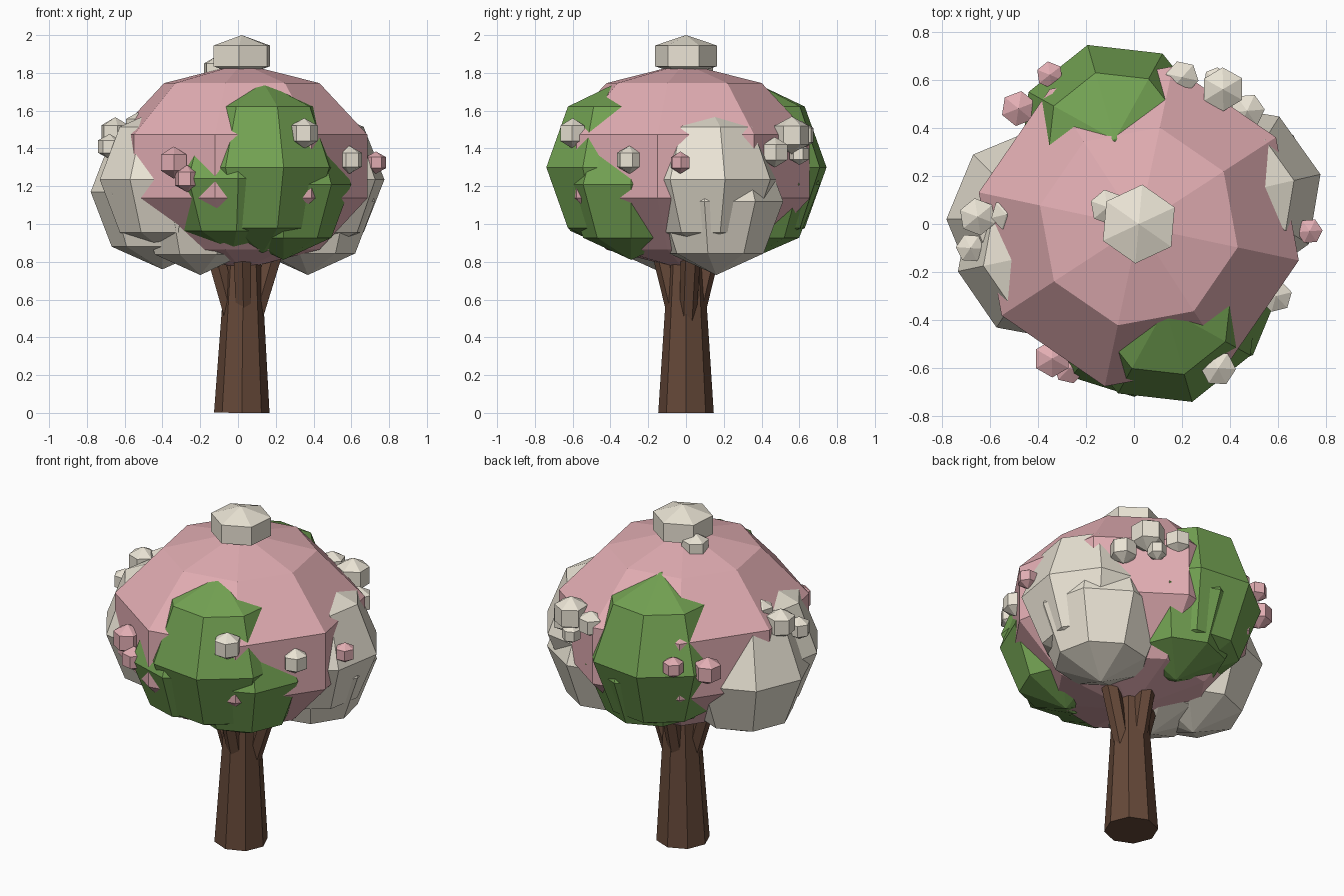
import bpy, bmesh, math
from mathutils import Vector

if "Cube" in bpy.data.objects:
    bpy.data.objects.remove(bpy.data.objects["Cube"])


def material(name, rgb):
    m = bpy.data.materials.new(name)
    m.diffuse_color = (*rgb, 1)
    m.use_nodes = True
    m.node_tree.nodes["Principled BSDF"].inputs["Base Color"].default_value = m.diffuse_color
    return m


BARK = material("bark", (0.13, 0.065, 0.04))
GREEN = material("green", (0.17, 0.36, 0.085))
PINK = material("pink", (0.76, 0.42, 0.45))
CREAM = material("cream", (0.82, 0.77, 0.66))


def finish(name, bm, mat):
    bmesh.ops.recalc_face_normals(bm, faces=bm.faces)
    me = bpy.data.meshes.new(name)
    bm.to_mesh(me)
    bm.free()
    me.materials.append(mat)
    ob = bpy.data.objects.new(name, me)
    bpy.context.collection.objects.link(ob)
    return ob


def blob(name, mat, centre, r, rz, segs=8, rings=4, phase=0):
    """Flat-faced squashed sphere with few sides."""
    bm = bmesh.new()
    bmesh.ops.create_uvsphere(bm, u_segments=segs, v_segments=rings, radius=1)
    c, s = math.cos(math.radians(phase)), math.sin(math.radians(phase))
    for v in bm.verts:
        x, y, z = v.co
        v.co = Vector(((x * c - y * s) * r, (x * s + y * c) * r, z * rz)) + Vector(centre)
    finish(name, bm, mat)


def limb(name, a, b, r1, r2, segs):
    """Tapered trunk or branch between two points."""
    a, b = Vector(a), Vector(b)
    bm = bmesh.new()
    bmesh.ops.create_cone(bm, cap_ends=True, segments=segs, radius1=r1, radius2=r2,
                          depth=(b - a).length)
    rot = Vector((0, 0, 1)).rotation_difference(b - a)
    for v in bm.verts:
        v.co = rot @ v.co + (a + b) / 2
    finish(name, bm, BARK)


# trunk and the branches that fork into the crown
limb("trunk", (0.02, 0, 0), (0.03, 0, 0.95), 0.147, 0.085, 8)
for i, (a, b) in enumerate([
        ((-0.03, -0.01, 0.50), (-0.15, -0.03, 0.95)),
        ((0.09, 0.01, 0.50), (0.22, 0.03, 0.95)),
        ((0.03, -0.05, 0.50), (0.02, -0.15, 0.95)),
        ((0.02, 0.05, 0.50), (0.02, 0.15, 0.95))]):
    limb(f"branch_{i}", a, b, 0.045, 0.055, 6)

# central pink crown
blob("crown_core", PINK, (0.02, -0.01, 1.305), 0.715, 0.545, 8, 5, 33)

# large foliage clumps around the crown: colour, centre, radius, half height, turn
clumps = [
    ("front_clump", GREEN, (0.13, -0.35, 1.30), 0.405, 0.455, 16),
    ("front_left_clump", GREEN, (-0.03, -0.36, 1.24), 0.36, 0.39, 5),
    ("front_right_clump", GREEN, (0.24, -0.29, 1.21), 0.36, 0.40, 0),
    ("back_clump", GREEN, (-0.08, 0.35, 1.30), 0.41, 0.455, 16),
    ("back_low_clump", GREEN, (-0.02, 0.33, 1.21), 0.38, 0.40, 0),
    ("left_front_clump", CREAM, (-0.37, -0.12, 1.235), 0.37, 0.395, 12),
    ("left_clump", CREAM, (-0.40, 0.02, 1.17), 0.38, 0.41, 0),
    ("left_low_clump", CREAM, (-0.20, -0.10, 1.10), 0.36, 0.37, 20),
    ("right_clump", CREAM, (0.40, 0.12, 1.235), 0.385, 0.395, 13),
    ("right_low_clump", CREAM, (0.37, 0.16, 1.12), 0.36, 0.39, 35),
]
for name, mat, c, r, rz, turn in clumps:
    blob(name, mat, c, r, rz, 8, 4, turn)

# blossom on the very top, and small six-sided blossoms scattered around
blob("top_blossom", CREAM, (0.02, 0, 1.89), 0.19, 0.11, 6, 3, -5)
blossoms = [
    (CREAM, (-0.11, 0.07, 1.81), 0.085),
    (CREAM, (0.35, -0.60, 1.48), 0.085),
    (CREAM, (0.59, -0.30, 1.34), 0.078),
    (CREAM, (0.37, 0.56, 1.47), 0.105),
    (CREAM, (0.20, 0.61, 1.47), 0.08),
    (CREAM, (0.47, 0.47, 1.38), 0.085),
    (CREAM, (0.34, 0.60, 1.37), 0.06),
    (CREAM, (-0.65, 0.03, 1.48), 0.09),
    (CREAM, (-0.68, -0.10, 1.41), 0.07),
    (CREAM, (-0.53, 0.04, 1.52), 0.075),
    (PINK, (-0.34, -0.56, 1.325), 0.09),
    (PINK, (-0.27, -0.60, 1.24), 0.075),
    (PINK, (0.73, -0.03, 1.325), 0.062),
    (PINK, (-0.48, 0.48, 1.32), 0.085),
    (PINK, (-0.35, 0.62, 1.36), 0.065),
]
for i, (mat, c, r) in enumerate(blossoms):
    blob(f"blossom_{i}", mat, c, r, r * 0.95, 6, 3, 10 + 17 * i)
